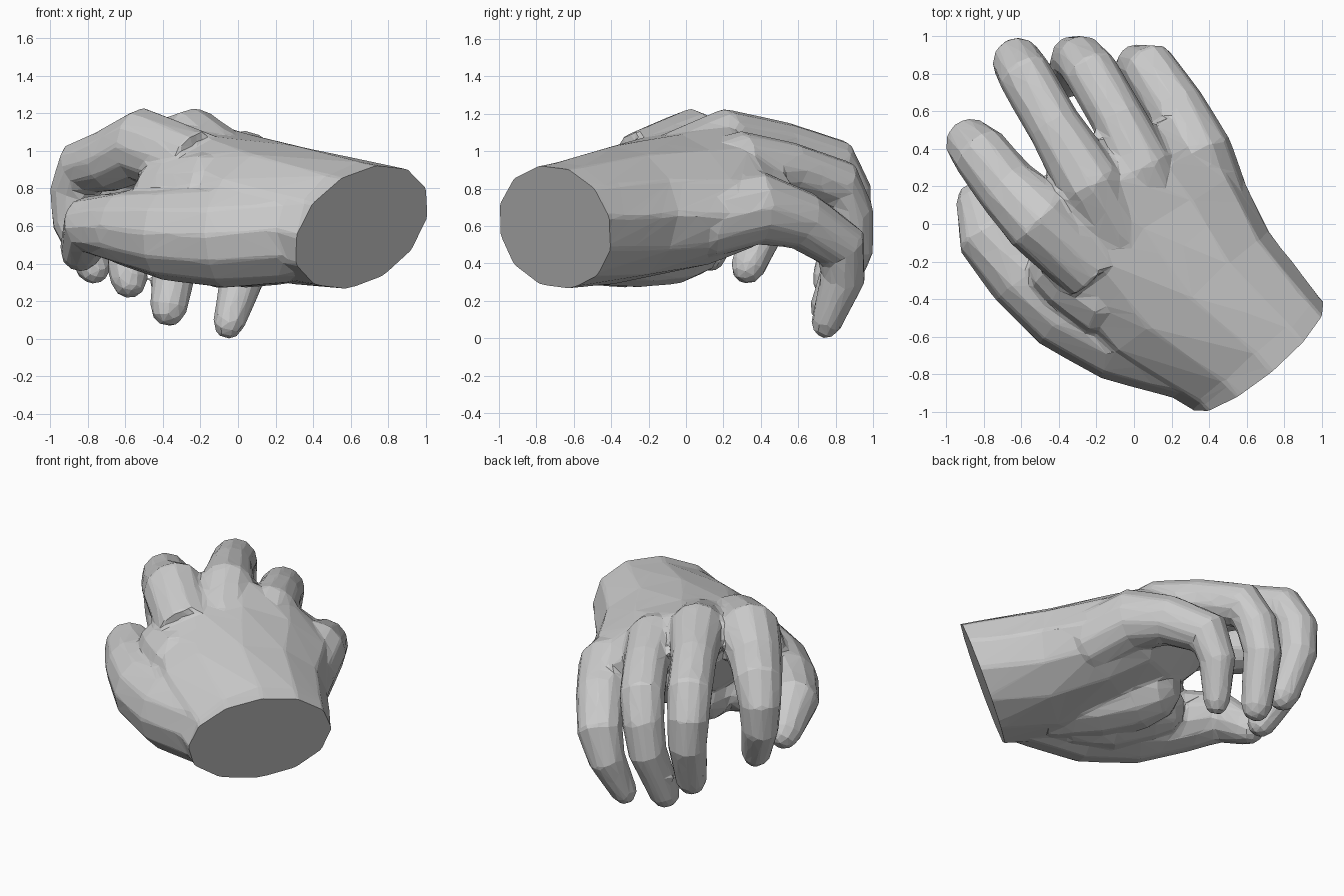
import bpy, bmesh, math
from mathutils import Vector

cube = bpy.data.objects.get("Cube")
if cube:
    bpy.data.objects.remove(cube, do_unlink=True)

SIDES = 12
bm = bmesh.new()


def loft(rings):
    """Closed skin through a list of (centre, side vector, up vector) rings."""
    loops = []
    for centre, side, up in rings:
        loop = []
        for i in range(SIDES):
            a = math.tau * i / SIDES
            loop.append(bm.verts.new(centre + side * math.cos(a) + up * math.sin(a)))
        loops.append(loop)
    faces = [bm.faces.new(loops[0]), bm.faces.new(loops[-1])]
    for low, high in zip(loops, loops[1:]):
        for i in range(SIDES):
            j = (i + 1) % SIDES
            faces.append(bm.faces.new((low[i], low[j], high[j], high[i])))
    bmesh.ops.recalc_face_normals(bm, faces=faces)


def digit(points):
    """Round tube through (x, y, z, radius) joints with a domed tip."""
    joints = [(Vector(p[:3]), p[3]) for p in points]
    # Rounded tip past the last joint
    tip, radius = joints[-1]
    along = (tip - joints[-2][0]).normalized()
    joints.append((tip + along * radius * 0.6, radius * 0.75))
    joints.append((tip + along * radius * 0.9, radius * 0.35))
    rings, side = [], None
    for i, (centre, radius) in enumerate(joints):
        before = joints[max(i - 1, 0)][0]
        after = joints[min(i + 1, len(joints) - 1)][0]
        along = (after - before).normalized()
        if side is None:
            side = along.cross(Vector((0, 0, 1)))
        side = (side - along * side.dot(along)).normalized()
        rings.append((centre, side * radius, side.cross(along) * radius))
    loft(rings)


# Wrist and palm: centre, half-width vector, half-height
palm = [
    ((0.84, -0.90, 0.56), (0.34, 0.30, 0.05), 0.34),
    ((0.65, -0.69, 0.60), (0.34, 0.30, 0.05), 0.34),
    ((0.29, -0.38, 0.66), (0.43, 0.34, 0.00), 0.37),
    ((0.05, -0.03, 0.74), (0.51, 0.32, -0.08), 0.35),
    ((-0.08, 0.24, 0.82), (0.47, 0.22, -0.14), 0.31),
    ((-0.12, 0.40, 0.86), (0.36, 0.20, -0.14), 0.16),
]
loft([(Vector(c), Vector(s), Vector((0, 0, h))) for c, s, h in palm])

# Four fingers and the thumb
digits = {
    "index": [(-0.22, -0.24, 0.92, 0.19), (-0.51, 0.03, 1.03, 0.20),
              (-0.68, 0.20, 0.95, 0.17), (-0.82, 0.38, 0.91, 0.155),
              (-0.87, 0.43, 0.78, 0.135), (-0.87, 0.43, 0.62, 0.12),
              (-0.77, 0.33, 0.38, 0.095)],
    "middle": [(-0.08, -0.05, 0.93, 0.18), (-0.24, 0.22, 1.05, 0.18),
               (-0.43, 0.53, 1.01, 0.145), (-0.58, 0.79, 0.93, 0.145),
               (-0.62, 0.86, 0.78, 0.135), (-0.62, 0.87, 0.60, 0.125),
               (-0.58, 0.77, 0.31, 0.10)],
    "ring": [(0.15, 0.02, 0.84, 0.18), (0.03, 0.31, 0.93, 0.18),
             (-0.09, 0.57, 0.90, 0.145), (-0.23, 0.81, 0.82, 0.145),
             (-0.28, 0.87, 0.67, 0.135), (-0.32, 0.88, 0.48, 0.125),
             (-0.37, 0.76, 0.16, 0.10)],
    "pinky": [(0.42, 0.08, 0.63, 0.21), (0.32, 0.39, 0.70, 0.20),
              (0.22, 0.62, 0.63, 0.16), (0.08, 0.83, 0.49, 0.145),
              (0.02, 0.84, 0.32, 0.12), (-0.05, 0.75, 0.08, 0.085)],
    "thumb": [(0.30, -0.66, 0.58, 0.28), (-0.08, -0.56, 0.55, 0.28),
              (-0.38, -0.42, 0.56, 0.25), (-0.61, -0.25, 0.59, 0.20),
              (-0.79, -0.06, 0.60, 0.16), (-0.84, 0.12, 0.46, 0.11)],
}
for points in digits.values():
    digit(points)

# Web of flesh between thumb and index finger
digit([(0.05, -0.35, 0.72, 0.25), (-0.20, -0.34, 0.75, 0.26), (-0.37, -0.25, 0.77, 0.20)])

# Muscle mounds in the palm at the root of the thumb
digit([(0.25, -0.52, 0.56, 0.27), (0.04, -0.25, 0.55, 0.28), (-0.10, -0.03, 0.54, 0.25)])
digit([(0.10, -0.48, 0.55, 0.27), (-0.12, -0.32, 0.54, 0.27), (-0.32, -0.18, 0.55, 0.20)])

# Fuse the parts into one faceted skin
mesh = bpy.data.meshes.new("hand")
bm.to_mesh(mesh)
bm.free()
hand = bpy.data.objects.new("hand", mesh)
bpy.context.collection.objects.link(hand)

fuse = hand.modifiers.new("fuse", "REMESH")
fuse.mode = "VOXEL"
fuse.voxel_size = 0.016
soften = hand.modifiers.new("soften", "SMOOTH")
soften.factor = 0.5
soften.iterations = 8
facet = hand.modifiers.new("facet", "DECIMATE")
facet.ratio = 0.025

graph = bpy.context.evaluated_depsgraph_get()
skin = bpy.data.meshes.new_from_object(hand.evaluated_get(graph))
hand.modifiers.clear()
hand.data = skin
skin.name = "hand"

# Slice the wrist flat and cap it
bm = bmesh.new()
bm.from_mesh(skin)
cut = bmesh.ops.bisect_plane(
    bm, geom=bm.verts[:] + bm.edges[:] + bm.faces[:],
    plane_co=(0.66, -0.71, 0.62), plane_no=(0.36, -0.40, -0.19), clear_outer=True)
rim = [e for e in cut["geom_cut"] if isinstance(e, bmesh.types.BMEdge)]
bmesh.ops.holes_fill(bm, edges=rim, sides=0)
bmesh.ops.recalc_face_normals(bm, faces=bm.faces[:])
for face in bm.faces:
    face.smooth = False
bm.to_mesh(skin)
bm.free()
